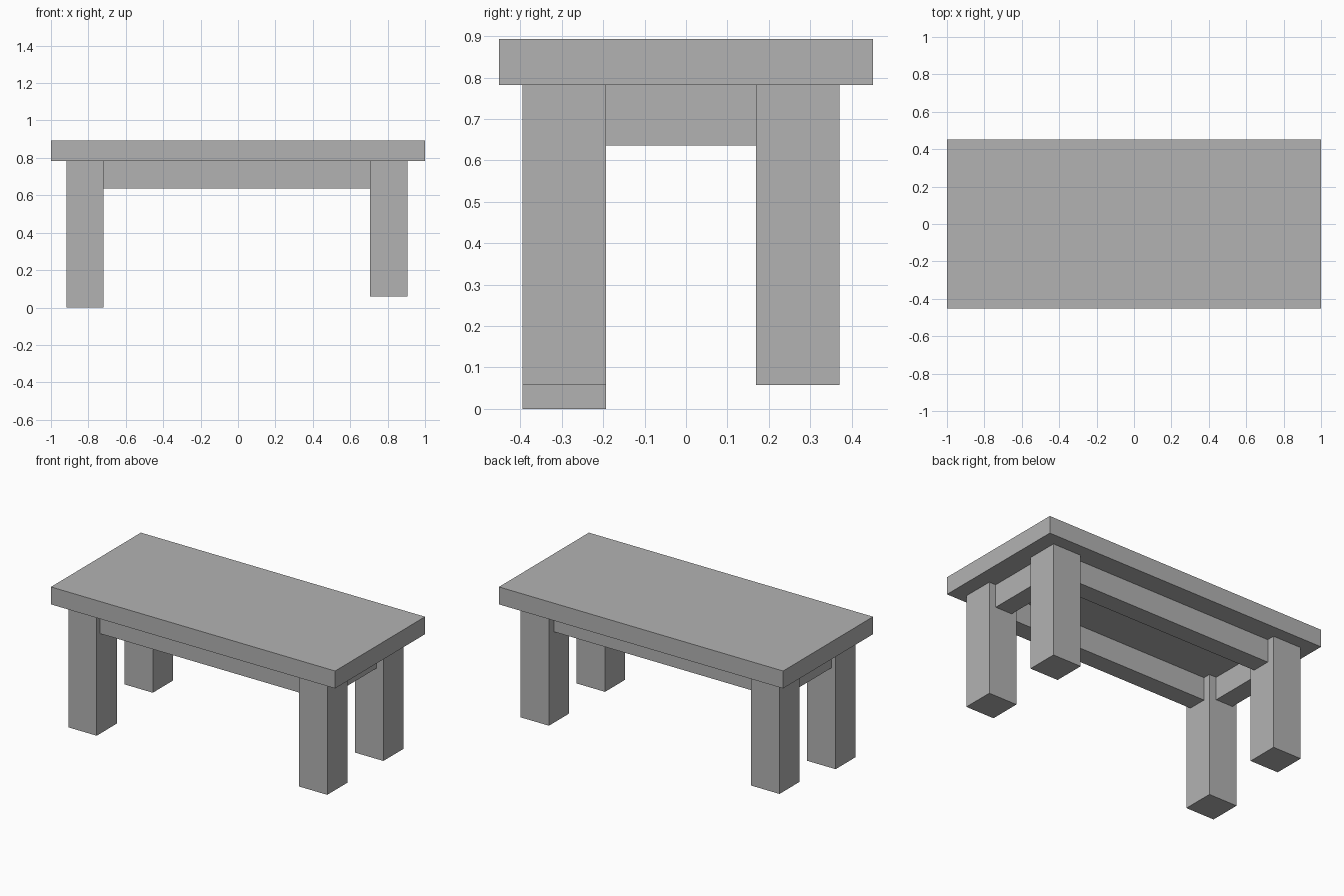
import bpy

old = bpy.data.objects.get("Cube")
if old:
    bpy.data.objects.remove(old, do_unlink=True)

# Single grey finish
grey = bpy.data.materials.new("plain grey")
grey.use_nodes = True
colour = (0.45, 0.45, 0.45, 1)
grey.diffuse_color = colour
grey.node_tree.nodes["Principled BSDF"].inputs["Base Color"].default_value = colour


def box(name, xs, ys, zs):
    """Add a box spanning the given (min, max) ranges."""
    spans = (xs, ys, zs)
    bpy.ops.mesh.primitive_cube_add(size=1, location=[(a + b) / 2 for a, b in spans])
    obj = bpy.context.object
    obj.name = name
    obj.scale = [b - a for a, b in spans]
    bpy.ops.object.transform_apply(location=False, rotation=False, scale=True)
    obj.data.materials.append(grey)
    return obj


TOP, UNDER, APRON_LOW, SHORT_FOOT = 0.893, 0.782, 0.636, 0.058
leg_x = {"right": (-0.918, -0.718), "left": (0.705, 0.905)}
leg_y = {"front": (-0.395, -0.193), "back": (0.169, 0.371)}

# Table top
box("table_top", (-1, 1), (-0.452, 0.452), (UNDER, TOP))

# Legs: the front right one reaches lower than the rest
for end, ys in leg_y.items():
    for side, xs in leg_x.items():
        foot = 0 if (end, side) == ("front", "right") else SHORT_FOOT
        box(f"{end}_{side}_leg", xs, ys, (foot, UNDER))

# Aprons between the legs
inner_x = (leg_x["right"][1], leg_x["left"][0])
inner_y = (leg_y["front"][1], leg_y["back"][0])
apron_z = (APRON_LOW, UNDER)
box("front_apron", inner_x, (-0.36, -0.24), apron_z)
box("back_apron", inner_x, (0.2, 0.32), apron_z)
box("right_apron", (-0.888, -0.768), inner_y, apron_z)
box("left_apron", (0.74, 0.858), inner_y, apron_z)
